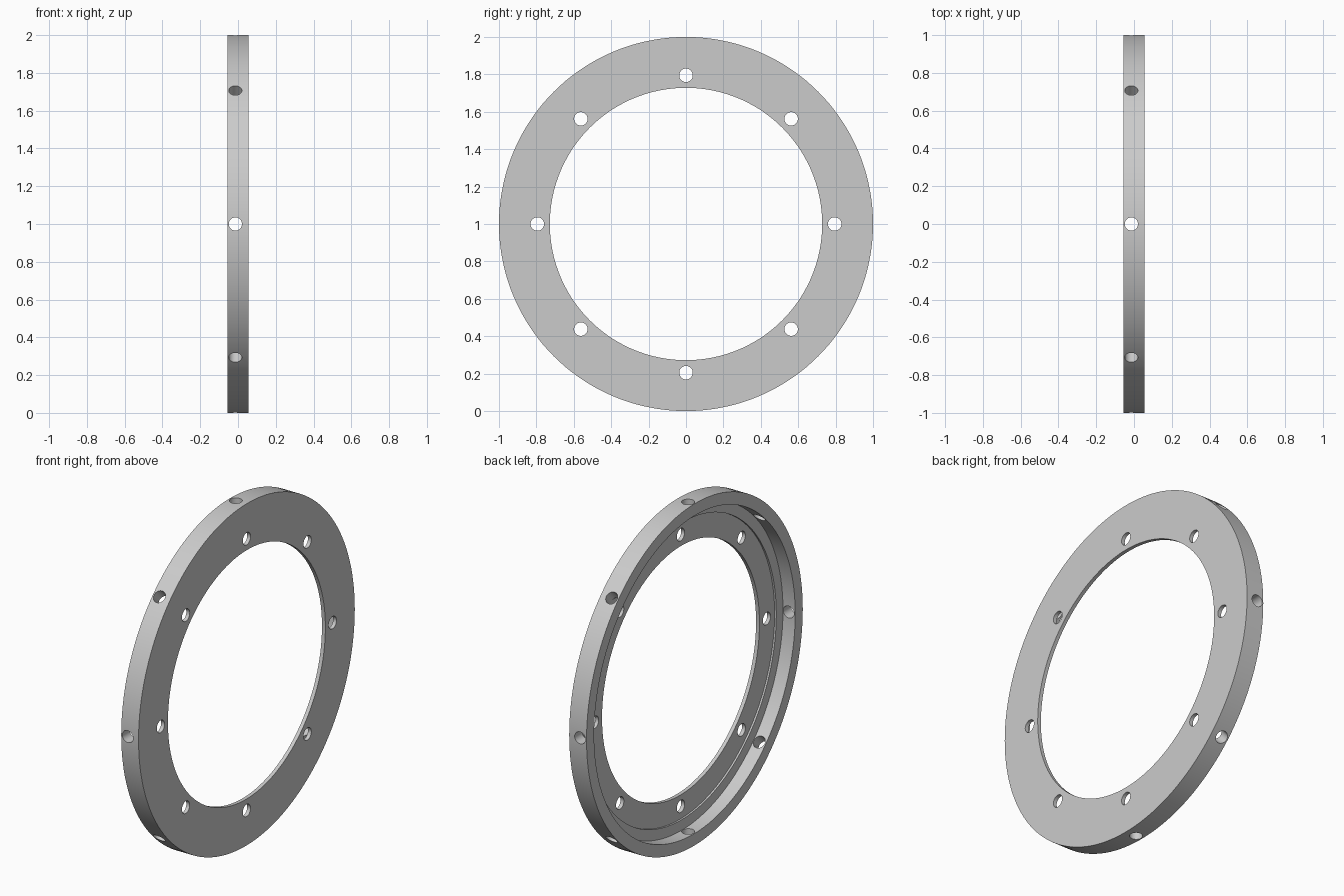
import bpy, bmesh, math
from mathutils import Matrix, Vector

cube = bpy.data.objects.get("Cube")
if cube:
    bpy.data.objects.remove(cube, do_unlink=True)

HALF = 0.056                    # half the ring's width
CENTRE = Vector((0, 0, 1))

metal = bpy.data.materials.new("plain grey metal")
metal.use_nodes = True
grey = (0.6, 0.6, 0.6, 1)
metal.diffuse_color = grey
metal.node_tree.nodes["Principled BSDF"].inputs["Base Color"].default_value = grey


def make_object(name, bm):
    bmesh.ops.recalc_face_normals(bm, faces=bm.faces)
    mesh = bpy.data.meshes.new(name)
    bm.to_mesh(mesh)
    bm.free()
    mesh.materials.append(metal)
    obj = bpy.data.objects.new(name, mesh)
    bpy.context.collection.objects.link(obj)
    return obj


# Flanged ring: stepped cross-section (x, radius) turned about the x axis
section = [(HALF, 0.728), (HALF, 1), (-HALF, 1), (-HALF, 0.93),
           (0.023, 0.93), (0.023, 0.868), (0.034, 0.868), (0.034, 0.728)]
bm = bmesh.new()
verts = [bm.verts.new(CENTRE + Vector((x, 0, r))) for x, r in section]
edges = [bm.edges.new((v, verts[i - 1])) for i, v in enumerate(verts)]
bmesh.ops.spin(bm, geom=verts + edges, cent=CENTRE, axis=(1, 0, 0),
               angle=math.tau, steps=144, use_merge=True)
bmesh.ops.remove_doubles(bm, verts=bm.verts, dist=0.0001)
ring = make_object("flanged_ring", bm)

# Hole cutters: eight through the flange and eight through the rim
bm = bmesh.new()


def drill(matrix, radius, depth):
    bmesh.ops.create_cone(bm, cap_ends=True, segments=32, radius1=radius,
                          radius2=radius, depth=depth, matrix=matrix)


for i in range(8):
    turn = Matrix.Translation(CENTRE) @ Matrix.Rotation(math.tau * i / 8, 4, "X")
    drill(turn @ Matrix.Translation((0, 0, 0.795)) @ Matrix.Rotation(math.pi / 2, 4, "Y"),
          0.036, 0.2)
    drill(turn @ Matrix.Translation((-0.014, 0, 0.97)), 0.035, 0.16)
cutter = make_object("hole_cutter", bm)
cutter.hide_render = True

# Cut the holes, then drop the cutter
cut = ring.modifiers.new("holes", "BOOLEAN")
cut.operation = "DIFFERENCE"
cut.solver = "EXACT"
cut.object = cutter
bpy.ops.object.select_all(action="DESELECT")
bpy.context.view_layer.objects.active = ring
ring.select_set(True)
bpy.ops.object.modifier_apply(modifier=cut.name)
bpy.data.objects.remove(cutter, do_unlink=True)

bpy.ops.object.shade_smooth_by_angle(angle=math.radians(30))
